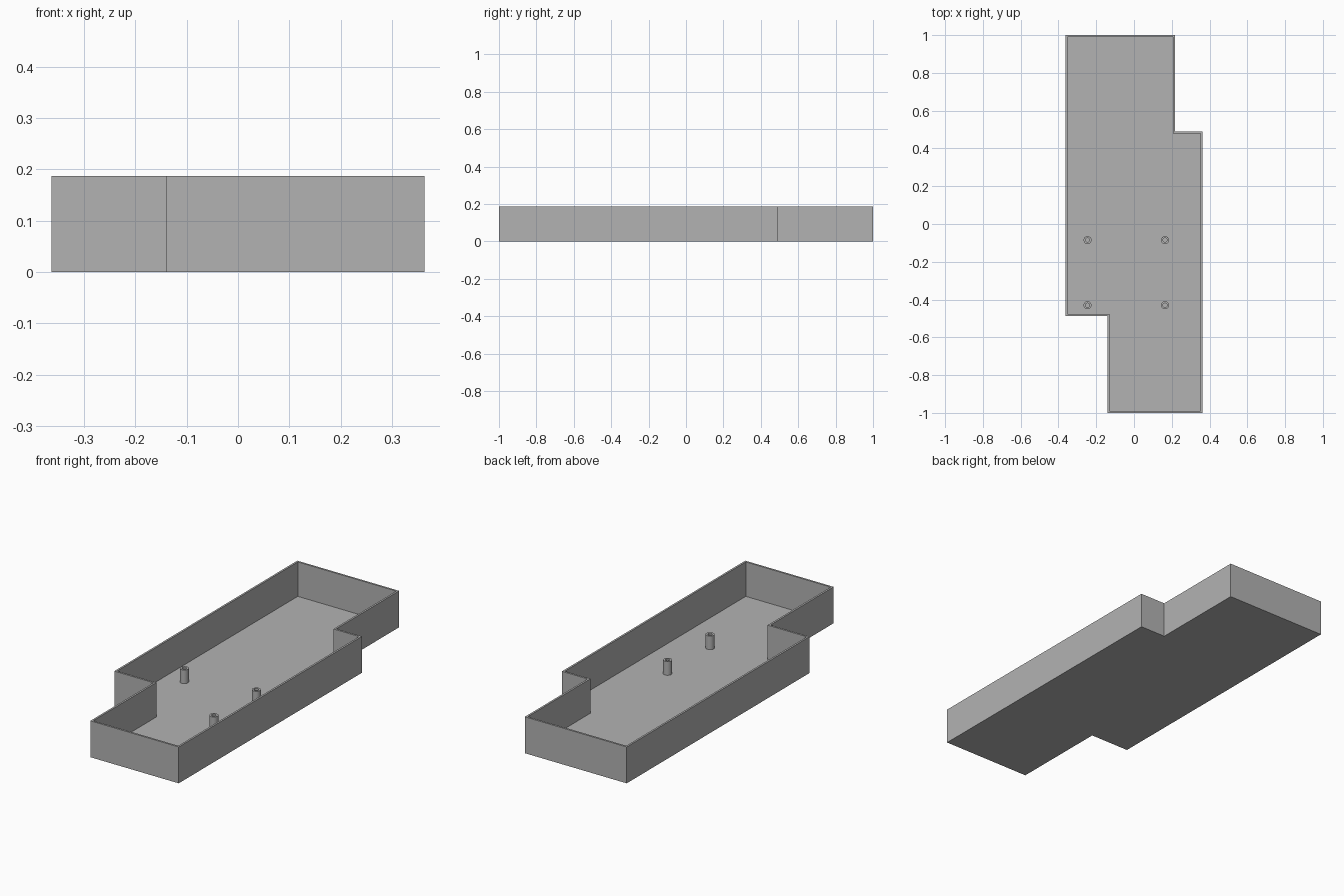
import bpy, bmesh, math
from mathutils import Vector

HEIGHT, WALL, FLOOR = 0.187, 0.01, 0.01
POST_TOP, POST_R, HOLE_R, SIDES = 0.08, 0.021, 0.011, 32

cube = bpy.data.objects.get("Cube")
if cube:
    bpy.data.objects.remove(cube, do_unlink=True)

grey = bpy.data.materials.new("plain grey")
grey.use_nodes = True
grey.diffuse_color = (0.45, 0.45, 0.45, 1)
grey.node_tree.nodes["Principled BSDF"].inputs["Base Color"].default_value = grey.diffuse_color


def finish(bm, name, location=(0, 0, 0)):
    bmesh.ops.recalc_face_normals(bm, faces=bm.faces)
    mesh = bpy.data.meshes.new(name)
    bm.to_mesh(mesh)
    bm.free()
    mesh.materials.append(grey)
    obj = bpy.data.objects.new(name, mesh)
    obj.location = location
    bpy.context.collection.objects.link(obj)
    return obj


def extrude(bm, face, dz):
    """Extrude one face vertically and return the moved cap."""
    cap = bmesh.ops.extrude_discrete_faces(bm, faces=[face])["faces"][0]
    bmesh.ops.translate(bm, verts=cap.verts, vec=Vector((0, 0, dz)))
    return cap


# Tray: stepped outline raised into a block, then hollowed from the top
outline = [(-0.14, -1), (0.363, -1), (0.363, 0.49), (0.217, 0.49),
           (0.217, 1), (-0.363, 1), (-0.363, -0.487), (-0.14, -0.487)]
bm = bmesh.new()
base = bm.faces.new([bm.verts.new((x, y, 0)) for x, y in outline])
bottom = bm.faces.new([bm.verts.new((x, y, 0)) for x, y in reversed(outline)])
top = extrude(bm, base, HEIGHT)
bmesh.ops.inset_region(bm, faces=[top], thickness=WALL, use_even_offset=True)
extrude(bm, top, FLOOR - HEIGHT)
bmesh.ops.remove_doubles(bm, verts=bm.verts, dist=0.0001)
finish(bm, "tray")


# Mounting posts: hollow tubes standing on the floor
def post(name, x, y):
    bm = bmesh.new()
    rings = []
    for r, z in ((POST_R, FLOOR), (POST_R, POST_TOP), (HOLE_R, POST_TOP), (HOLE_R, FLOOR)):
        rings.append([bm.verts.new((r * math.cos(a), r * math.sin(a), z))
                      for a in (math.tau * i / SIDES for i in range(SIDES))])
    for lower, upper in zip(rings, rings[1:] + rings[:1]):
        for i in range(SIDES):
            j = (i + 1) % SIDES
            bm.faces.new((lower[i], lower[j], upper[j], upper[i]))
    obj = finish(bm, name, (x, y, 0))
    bpy.ops.object.select_all(action="DESELECT")
    obj.select_set(True)
    bpy.context.view_layer.objects.active = obj
    bpy.ops.object.shade_smooth_by_angle(angle=math.radians(30))


for side, x in (("right", -0.246), ("left", 0.164)):
    for end, y in (("front", -0.43), ("back", -0.085)):
        post(f"{end}_{side}_post", x, y)
